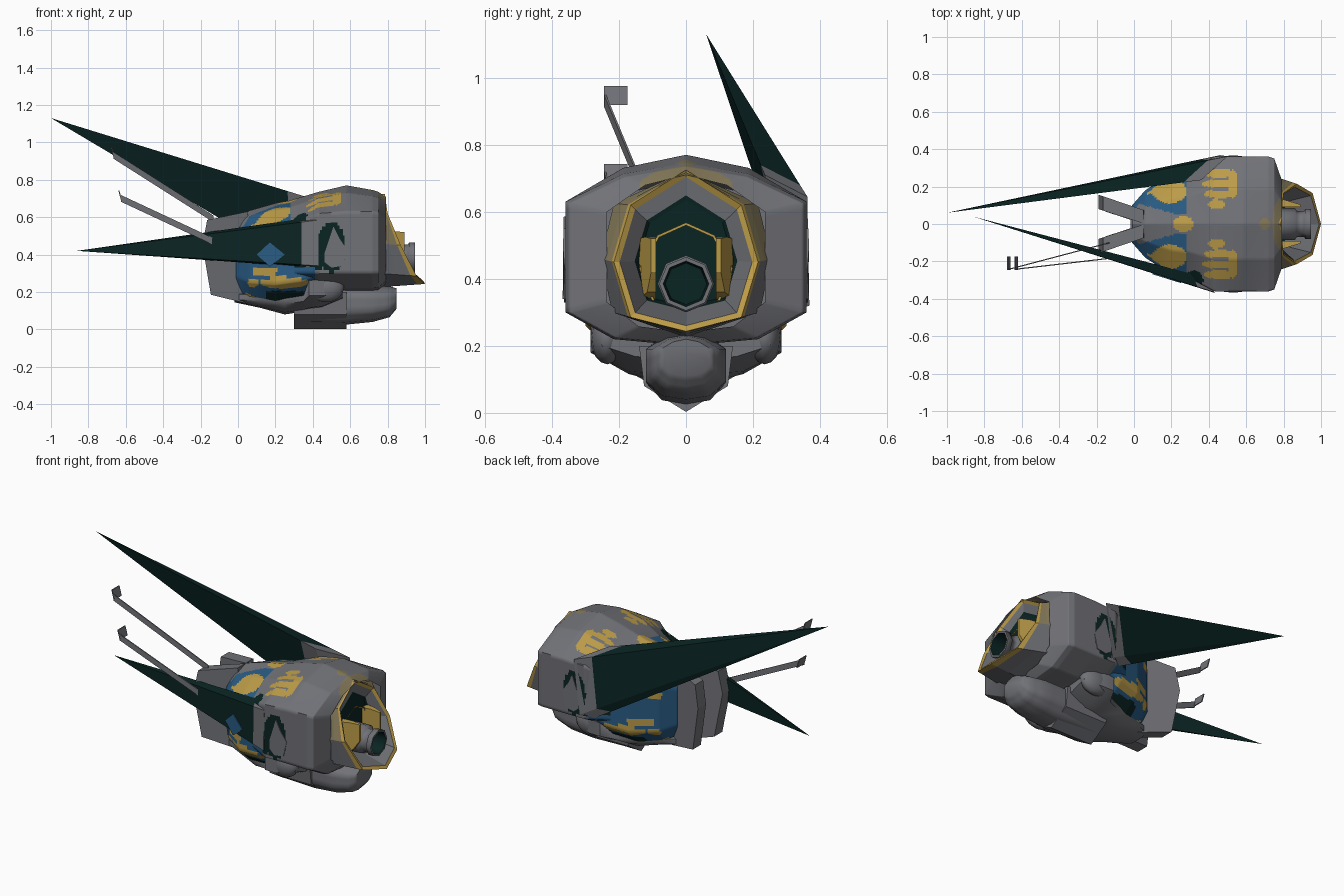
import bpy, bmesh, math
from mathutils import Vector as V

if "Cube" in bpy.data.objects:
    bpy.data.objects.remove(bpy.data.objects["Cube"])

# Flat colours
GREY, BLUE, YELLOW, GREEN, GOLD = range(5)
MATS = []
for name, col in (("grey metal", (.165, .168, .185)), ("blue paint", (.022, .105, .23)),
                  ("yellow paint", (.50, .33, .065)), ("dark green", (.003, .018, .0165)),
                  ("dull gold", (.23, .19, .10))):
    m = bpy.data.materials.new(name)
    m.diffuse_color = (*col, 1)
    m.use_nodes = True
    m.node_tree.nodes["Principled BSDF"].inputs["Base Color"].default_value = m.diffuse_color
    MATS.append(m)


def finish(name, bm, rule=None, smooth=True):
    bmesh.ops.recalc_face_normals(bm, faces=bm.faces)
    if rule is not None:
        for f in bm.faces:
            f.material_index = rule(f.calc_center_median()) if callable(rule) else rule
    me = bpy.data.meshes.new(name)
    bm.to_mesh(me)
    bm.free()
    for m in MATS:
        me.materials.append(m)
    ob = bpy.data.objects.new(name, me)
    bpy.context.collection.objects.link(ob)
    if smooth:
        bpy.ops.object.select_all(action='DESELECT')
        bpy.context.view_layer.objects.active = ob
        ob.select_set(True)
        bpy.ops.object.shade_smooth_by_angle(angle=math.radians(62))
    return ob


def loft(name, rings, rule=GREY, caps=(True, True), smooth=True, seg_mats=None):
    bm = bmesh.new()
    vs = [[bm.verts.new(p) for p in r] for r in rings]
    n = len(rings[0])
    for k, (a, b) in enumerate(zip(vs, vs[1:])):
        for i in range(n):
            f = bm.faces.new((a[i], a[(i + 1) % n], b[(i + 1) % n], b[i]))
            m = seg_mats[k] if seg_mats else 0
            f.material_index = m(f.calc_center_median()) if callable(m) else m
    for k, cap in ((0, caps[0]), (-1, caps[1])):
        if cap:
            bm.faces.new(vs[k]).material_index = seg_mats[k] if seg_mats else 0
    return finish(name, bm, None if seg_mats else rule, smooth)


def section(x, w, zb, lo, hi, zt, per_edge):
    half = [(0, zt), (w * .52, zt - .28 * (zt - hi)), (w, hi), (w, lo),
            (w * .6, lo - .8 * (lo - zb)), (0, zb)]
    loop = half + [(-y, z) for y, z in half[-2:0:-1]]
    out = []
    for (y0, z0), (y1, z1) in zip(loop, loop[1:] + loop[:1]):
        for i in range(per_edge):
            t = i / per_edge
            out.append((x, y0 + (y1 - y0) * t, z0 + (z1 - z0) * t))
    return out


def body(name, keys, rule=GREY, caps=(True, True), steps=1, per_edge=1):
    rings = []
    for a, b in zip(keys, keys[1:]):
        for i in range(steps):
            rings.append(section(*[p + (q - p) * i / steps for p, q in zip(a, b)], per_edge))
    rings.append(section(*keys[-1], per_edge))
    return loft(name, rings, rule, caps)


def prism(name, outline, inner, outer, rule=GREY):
    """Side outline (x, z) extruded between two sideways functions of x."""
    return loft(name, [[(x, inner(x), z) for x, z in outline],
                       [(x, outer(x), z) for x, z in outline]], rule, smooth=False)


def inside(u, v, spots):
    return any(((u - a) / ra) ** 2 + ((v - b) / rb) ** 2 < 1 for a, b, ra, rb in spots)


# Claw-shaped markings, crest and flank spots (centre, radii)
CLAWS = [(.455, .27, .085, .024), (.45, .215, .085, .022), (.455, .16, .08, .022),
         (.53, .215, .025, .075), (.44, .105, .045, .026)]
CREST = [(.265, 0, .055, .042)]
FLANK = [(.14, .31, .07, .024), (.25, .25, .13, .032), (.08, .25, .03, .025),
         (.08, .47, .035, .025), (.19, .50, .05, .028)]


# Front hull
def hull_paint(c):
    y = abs(c.y)
    if c.z > .6 and inside(c.x, y, CLAWS + CREST):
        return YELLOW
    if c.z > .6 and inside(c.x, y, [(.7, 0, .03, .03), (.79, 0, .05, .14)]):
        return GOLD
    if c.z > .55 and inside(c.x, y, [(.32, .30, .05, .05)]):
        return GREEN
    if y > .2 and c.x < .41 and c.z < .33:
        return YELLOW if inside(c.x, c.z, FLANK) else BLUE
    if y > .25 and inside(c.x, c.z, [(.33, .50, .07, .09), (.42, .36, .04, .05), (.5, .44, .075, .135),
                                     (.30, .38, .07, .16)]):
        return GREEN
    return GREY


body("front_hull", [(.28, .28, .22, .30, .56, .69), (.43, .36, .21, .30, .62, .735),
                    (.58, .36, .20, .30, .63, .77), (.72, .36, .20, .30, .63, .745),
                    (.75, .35, .205, .30, .625, .735), (.79, .235, .24, .33, .60, .71)],
     hull_paint, (False, False), 16, 18)


# Painted core behind the hull
def core_paint(c):
    y = abs(c.y)
    if c.x > .45:
        return GREY
    if c.z > .55:
        if inside(c.x, y, CREST + [(.19, .175, .09, .065), (.08, .18, .03, .02)]):
            return YELLOW
        if y < max(.05, .115 - .28 * c.x):
            return GREY
        return GREEN if c.x > .30 else BLUE
    if inside(c.x, c.z, FLANK) or (c.z < .2 and inside(c.x, y, [(.1, .1, .06, .03)])):
        return YELLOW
    if c.z < .205:
        return GREEN if c.x > .15 else BLUE
    return GREEN if c.x > .31 and c.z > .33 else BLUE


body("core", [(-.01, .10, .2, .28, .5, .59), (.06, .18, .15, .25, .53, .635),
              (.2, .27, .12, .24, .55, .675), (.34, .30, .12, .26, .56, .70),
              (.46, .30, .2, .3, .56, .70)], core_paint, (True, True), 14, 14)

# Underside shell, chin tube and its keel plate
body("lower_shell", [(-.02, .08, .145, .16, .19, .22), (.12, .14, .115, .15, .18, .21),
                     (.25, .19, .08, .135, .165, .20), (.35, .22, .095, .15, .18, .22),
                     (.38, .285, .10, .18, .26, .28),
                     (.45, .285, .11, .18, .27, .3), (.56, .25, .16, .2, .28, .3)], GREY)
body("chin_tube", [(.32, .11, .03, .09, .18, .24), (.57, .12, .025, .09, .19, .25),
                   (.72, .12, .04, .095, .19, .24), (.81, .10, .065, .11, .19, .23),
                   (.848, .075, .11, .14, .19, .22)], GREY, (True, True), 3, 3)
loft("keel_plate", [[(x, .14, .20), (x, .125, .08), (x, 0, .003), (x, -.125, .08), (x, -.14, .20)]
                    for x in (.30, .58)], smooth=False)


# Slanted mouth collar: outside, rim, funnel and throat
def mouth_ring(half):
    return half + [(x, -y, z) for x, y, z in half[-2:0:-1]]


def shrink(ring, s, dx, flat=None):
    return [(x + dx if flat is None else flat, y * s, .46 + (z - .46) * s) for x, y, z in ring]


def blend(a, b, t):
    return [tuple(V(p).lerp(V(q), t)) for p, q in zip(a, b)]


base = mouth_ring([(.74, 0, .72), (.75, .215, .625), (.75, .255, .46), (.75, .22, .30), (.75, 0, .225)])
rim = mouth_ring([(.785, 0, .725), (.80, .165, .62), (.87, .215, .45), (.955, .165, .285), (1.0, 0, .243)])
throat = shrink(rim, .66, 0, .77)
rim_in = shrink(rim, .92, -.01)
top_gold = lambda c: GOLD if c.z > .5 else GREY
loft("mouth_collar", [base, blend(base, rim, .5), blend(base, rim, .84), rim, rim_in,
                      blend(rim_in, throat, .8), throat],
     caps=(False, True), smooth=False, seg_mats=[top_gold, top_gold, YELLOW, YELLOW, GREY, GREEN])


# Barrel inside the mouth, with hollow end
def circle(x, r, n=8):
    return [(x, r * math.cos(2 * math.pi * i / n), .385 + r * math.sin(2 * math.pi * i / n))
            for i in range(n)]


loft("barrel", [circle(.76, .085), circle(.86, .085), circle(.87, .07), circle(.91, .07),
                circle(.915, .08), circle(.947, .08), circle(.947, .068), circle(.84, .062)],
     seg_mats=[GREY] * 6 + [GREEN])
# Thin yellow hood edge above the barrel
hood = mouth_ring([(.79, 0, .568), (.79, .085, .53), (.79, .14, .43), (.79, .10, .33), (.79, 0, .30)])
loft("hood_edge", [hood, [(x, y * .94, .43 + (z - .43) * .94) for x, y, z in hood]],
     YELLOW, (False, False), False)

for s, side in ((-1, "right"), (1, "left")):
    # Yellow cheek beside the barrel
    prism(f"mouth_cheek_{side}", [(.77, .34), (.85, .36), (.89, .42), (.89, .52), (.83, .525), (.77, .52)],
          lambda x: s * .09, lambda x: s * (.14 - .3 * (x - .77)), YELLOW)
    # Tail petals spreading backwards
    prism(f"tail_petal_{side}", [(-.165, .585), (-.19, .45), (-.145, .185), (.04, .14), (.08, .40), (.05, .63)],
          lambda x: s * max(.003, .015 - .34 * x), lambda x: s * (.092 - .34 * x))
    # Raised fairing on the hull flank
    prism(f"flank_fairing_{side}", [(.45, .37), (.51, .55), (.54, .49), (.58, .43), (.56, .34), (.50, .33)],
          lambda x: s * .34, lambda x: s * (.368 - .12 * abs(x - .53)))
    # Rounded pod under the flank
    bm = bmesh.new()
    bmesh.ops.create_uvsphere(bm, u_segments=14, v_segments=8, radius=1)
    for v in bm.verts:
        v.co = V((.47 + v.co.x * .10, s * (.235 + v.co.y * .05), .225 + v.co.z * .08))
    finish(f"flank_pod_{side}", bm, GREY)


# Long swept spikes
def spike(name, tip, root):
    rings = [[tuple(V(tip).lerp(V(p), t)) for p in root] for t in (.002, .5, .93, 1)]
    loft(name, rings, smooth=False, seg_mats=[GREEN, GREEN, GREY])


spike("low_spike", (-.862, .04, .42), [(.43, -.365, .585), (.43, -.368, .34), (.41, -.31, .33), (.40, -.29, .60)])
spike("high_spike", (-1, .06, 1.13), [(.50, .362, .645), (.46, .368, .32), (.38, .335, .31), (.36, .235, .71)])

# Blue diamond plate lying on the low spike
prism("diamond_plate", [(.10, .40), (.17, .465), (.25, .40), (.17, .335)],
      lambda x: -.232 - .31 * x, lambda x: -.238 - .31 * x, BLUE)


# Ribbon antennas with bent end flags
def antenna(name, root, end, flag_top):
    x1, y1, z1 = end
    loft(name, [[(x, y - .003, z - .018), (x, y + .003, z - .018), (x, y + .003, z + .018),
                 (x, y - .003, z + .018)] for x, y, z in (root, end)], smooth=False)
    loft(name + "_flag", [[(x1, y, z1 - .012), (x1 + .006, y, z1 - .012), (x1 - .009, y, flag_top),
                           (x1 - .015, y, flag_top)] for y in (-.245, -.175)], smooth=False)


antenna("upper_antenna", (-.13, -.10, .59), (-.665, -.241, .93), .975)
antenna("lower_antenna", (-.10, -.18, .455), (-.625, -.241, .70), .742)
